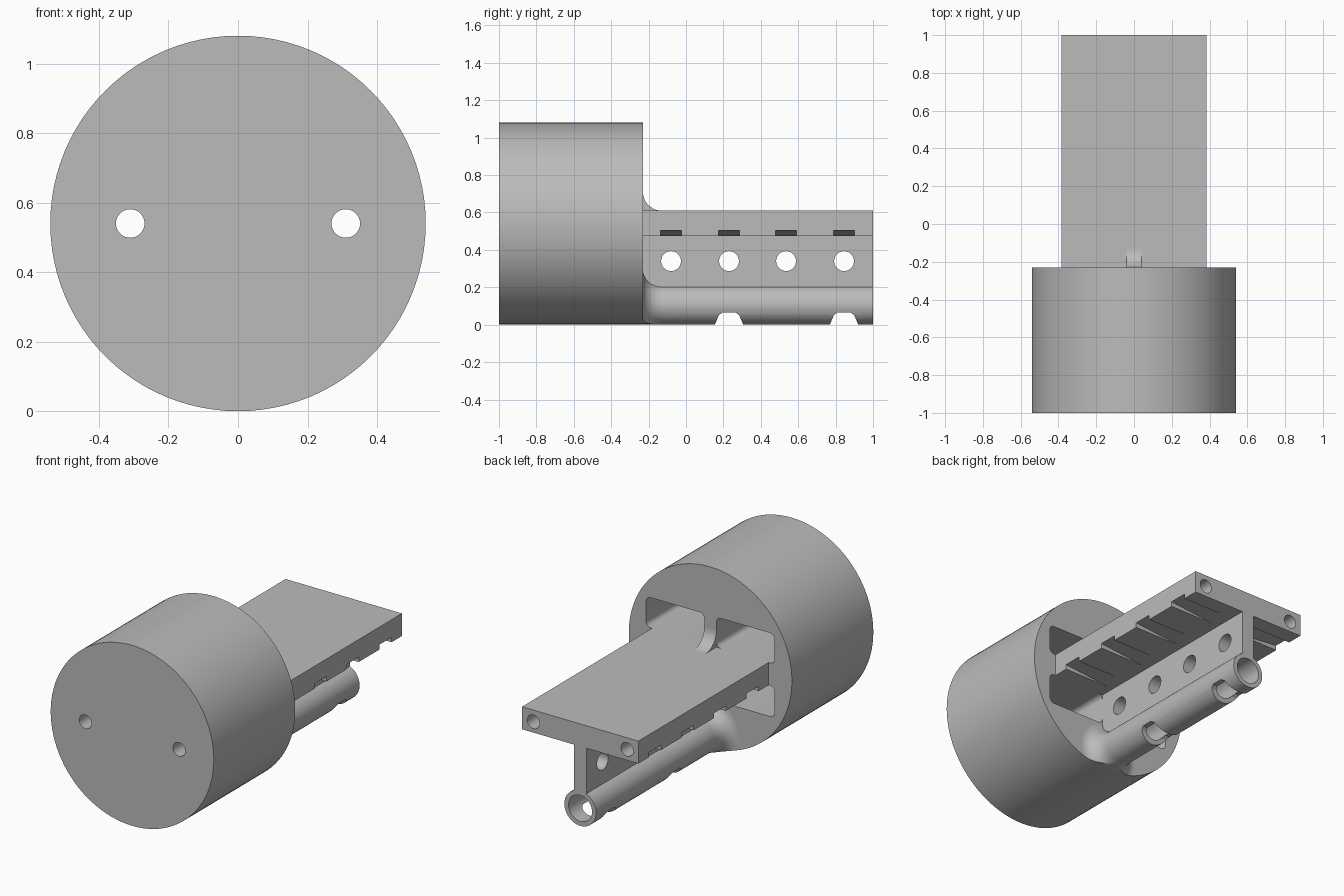
import bpy, bmesh, math
from mathutils import Vector

cube = bpy.data.objects.get("Cube")
if cube:
    bpy.data.objects.remove(cube)

grey = bpy.data.materials.new("plain_grey")
grey.use_nodes = True
COLOUR = (0.5, 0.5, 0.5, 1)
grey.diffuse_color = COLOUR
grey.node_tree.nodes["Principled BSDF"].inputs["Base Color"].default_value = COLOUR

FRONT, FACE, BACK = -1.0, -0.23, 1.0
STATIONS = [-0.08, 0.23, 0.535, 0.845]
PLATE_LOW, PLATE_TOP, PLATE_HALF = 0.475, 0.61, 0.385
TUBE_Z = 0.105


def prism(name, outline, axis, start, end):
    """Extrude an outline along x or y; outline is (y, z) or (x, z)."""
    bm = bmesh.new()
    place = (lambda p: (start, p[0], p[1])) if axis == "x" else (lambda p: (p[0], start, p[1]))
    face = bm.faces.new([bm.verts.new(place(p)) for p in outline])
    grown = bmesh.ops.extrude_face_region(bm, geom=[face])["geom"]
    step = Vector((end - start, 0, 0)) if axis == "x" else Vector((0, end - start, 0))
    bmesh.ops.translate(bm, vec=step, verts=[g for g in grown if isinstance(g, bmesh.types.BMVert)])
    bmesh.ops.recalc_face_normals(bm, faces=bm.faces)
    mesh = bpy.data.meshes.new(name)
    bm.to_mesh(mesh)
    bm.free()
    mesh.materials.append(grey)
    obj = bpy.data.objects.new(name, mesh)
    bpy.context.collection.objects.link(obj)
    return obj


def arc(cx, cz, r, a0, a1, n):
    return [(cx + r * math.cos(math.radians(a0 + (a1 - a0) * i / n)),
             cz + r * math.sin(math.radians(a0 + (a1 - a0) * i / n))) for i in range(n + 1)]


def rod(name, axis, u, z, r, start, end, sides=48):
    return prism(name, arc(u, z, r, 0, 360, sides)[:-1], axis, start, end)


def box_outline(u0, u1, z0, z1, r=0):
    if not r:
        return [(u0, z0), (u1, z0), (u1, z1), (u0, z1)]
    return (arc(u1 - r, z1 - r, r, 0, 90, 6) + arc(u0 + r, z1 - r, r, 90, 180, 6)
            + arc(u0 + r, z0 + r, r, 180, 270, 6) + arc(u1 - r, z0 + r, r, 270, 360, 6))


def combine(obj, others, operation="DIFFERENCE"):
    bpy.context.view_layer.objects.active = obj
    for other in others:
        other.hide_render = True
        mod = obj.modifiers.new("cut", "BOOLEAN")
        mod.operation, mod.solver, mod.object = operation, "EXACT", other
        bpy.ops.object.modifier_apply(modifier=mod.name)
        bpy.data.objects.remove(other)


def finish(obj):
    bpy.ops.object.select_all(action="DESELECT")
    obj.select_set(True)
    bpy.context.view_layer.objects.active = obj
    bpy.ops.object.shade_smooth_by_angle(angle=math.radians(30))


def screw_holes():
    return [rod("screw_hole", "y", s * 0.31, 0.54, 0.041, FRONT - 0.1, BACK + 0.1, 32) for s in (-1, 1)]


# Round housing with four rounded pockets in its back face
housing = rod("round_housing", "y", 0, 0.54, 0.54, FRONT, FACE, 96)
pockets = []
for s in (-1, 1):
    for low, high in ((0.29, PLATE_LOW), (PLATE_TOP, 0.79)):
        u = sorted((s * 0.04, s * 0.425))
        pockets.append(prism("pocket", box_outline(u[0], u[1], low, high, 0.03), "y", -0.85, FACE + 0.1))
combine(housing, screw_holes() + pockets)

# Flat plate with sloping strap grooves underneath
plate = prism("top_plate", box_outline(-PLATE_HALF, PLATE_HALF, PLATE_LOW, PLATE_TOP), "y", FACE, BACK)
grooves = []
for s in (-1, 1):
    for y in STATIONS:
        wedge = [(s * 0.08, PLATE_LOW), (s * 0.4, 0.506), (s * 0.4, 0.45), (s * 0.08, 0.45)]
        grooves.append(prism("groove", wedge, "y", y - 0.057, y + 0.057))
combine(plate, screw_holes() + grooves)

# Upright web with round holes
web = prism("web", box_outline(-0.04, 0.04, 0.19, PLATE_LOW), "y", FACE, BACK)
combine(web, [rod("web_hole", "x", y, 0.34, 0.053, -0.2, 0.2, 32) for y in STATIONS])

# Curved rib where the plate meets the housing
curve = arc(FACE + 0.1, PLATE_TOP + 0.1, 0.1, 180, 270, 12)
rib = prism("rib", curve + [(FACE, PLATE_TOP)], "x", -0.04, 0.04)

# Lower tube with a flared root, kept inside the housing outline
tube = rod("lower_tube", "y", 0, TUBE_Z, TUBE_Z, FACE, BACK)
bm = bmesh.new()
rings = []
for y, r in arc(FACE + 0.1, 0.19, 0.085, 180, 270, 10):
    t = (y - FACE - 0.015) / 0.085
    rings.append([bm.verts.new((x, FACE + 0.1 * t, z)) for x, z in arc(0, TUBE_Z, r, 0, 360, 48)[:-1]])
for a, b in zip(rings, rings[1:]):
    for i in range(len(a)):
        j = (i + 1) % len(a)
        bm.faces.new((a[i], a[j], b[j], b[i]))
bm.faces.new(rings[0])
bm.faces.new(rings[-1])
bmesh.ops.recalc_face_normals(bm, faces=bm.faces)
mesh = bpy.data.meshes.new("tube_flare")
bm.to_mesh(mesh)
bm.free()
mesh.materials.append(grey)
flare = bpy.data.objects.new("tube_flare", mesh)
bpy.context.collection.objects.link(flare)
combine(flare, [rod("outline", "y", 0, 0.54, 0.54, FACE - 0.1, 0, 96)], "INTERSECT")
combine(flare, [rod("bore", "y", 0, TUBE_Z, 0.078, FACE - 0.1, BACK)])

# Tube bore and the strap notches along its underside
notches = []
for y in STATIONS[1::2]:
    shape = [(y - 0.08, -0.01), (y + 0.08, -0.01), (y + 0.055, 0.05), (y + 0.035, 0.065),
             (y - 0.035, 0.065), (y - 0.055, 0.05)]
    notches.append(prism("notch", shape, "x", -0.2, 0.2))
combine(tube, [rod("bore", "y", 0, TUBE_Z, 0.078, FACE - 0.1, BACK + 0.1)] + notches)

for part in (housing, plate, web, rib, tube, flare):
    finish(part)
